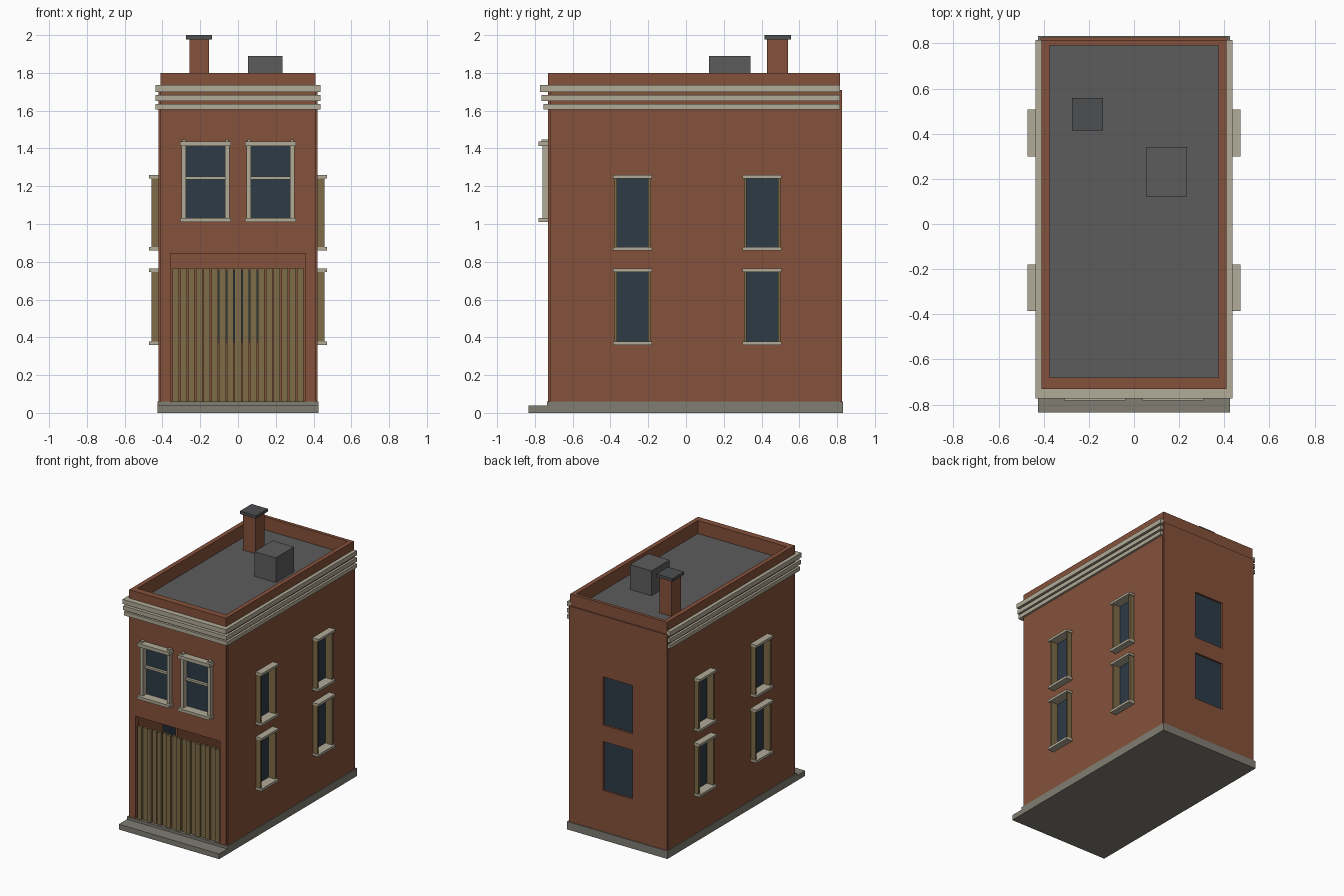
import bpy

if "Cube" in bpy.data.objects:
    bpy.data.objects.remove(bpy.data.objects["Cube"], do_unlink=True)


def material(name, r, g, b):
    m = bpy.data.materials.new(name)
    m.use_nodes = True
    m.diffuse_color = (r, g, b, 1)
    m.node_tree.nodes["Principled BSDF"].inputs["Base Color"].default_value = (r, g, b, 1)
    return m


BRICK = material("red brick", 0.235, 0.083, 0.043)
ROOF = material("roof grey", 0.107, 0.107, 0.107)
CAP = material("dark slate", 0.075, 0.077, 0.082)
TRIM = material("pale stone", 0.44, 0.405, 0.31)
STONE = material("foundation stone", 0.215, 0.205, 0.17)
WOOD = material("tan wood", 0.21, 0.148, 0.065)
GLASS = material("dark glass", 0.026, 0.043, 0.062)


def box(name, mat, x, y, z):
    """Box from three (low, high) ranges."""
    x, y, z = sorted(x), sorted(y), sorted(z)
    verts = [(a, b, c) for a in x for b in y for c in z]
    faces = [(0, 1, 3, 2), (4, 6, 7, 5), (0, 4, 5, 1),
             (2, 3, 7, 6), (0, 2, 6, 4), (1, 5, 7, 3)]
    mesh = bpy.data.meshes.new(name)
    mesh.from_pydata(verts, [], faces)
    mesh.materials.append(mat)
    ob = bpy.data.objects.new(name, mesh)
    bpy.context.collection.objects.link(ob)
    return ob


def cut(ob, x, y, z):
    """Cut a box-shaped opening through an object."""
    cutter = box("cutter", ob.data.materials[0], x, y, z)
    cutter.hide_render = True
    mod = ob.modifiers.new("opening", "BOOLEAN")
    mod.operation = "DIFFERENCE"
    mod.solver = "EXACT"
    mod.object = cutter
    bpy.context.view_layer.objects.active = ob
    bpy.ops.object.modifier_apply(modifier=mod.name)
    bpy.data.objects.remove(cutter, do_unlink=True)


FRONT, BACK, SIDE = -0.73, 0.825, 0.42
STOREYS = [(0.375, 0.75), (0.875, 1.245)]

# Foundation and front step
box("foundation", STONE, (-0.425, 0.425), (-0.735, 0.832), (0, 0.06))
box("front_step", STONE, (-0.425, 0.425), (-0.835, -0.735), (0, 0.04))

# Front wall with garage opening and two upper windows
front = box("front_wall", BRICK, (-0.41, 0.41), (FRONT, -0.685), (0.06, 1.7))
cut(front, (-0.357, 0.357), (-1, 0), (0, 0.845))
for cx, side in ((-0.172, "right"), (0.172, "left")):
    cut(front, (cx - 0.105, cx + 0.105), (-1, 0), (1.02, 1.42))
    name = "front_window_" + side
    box(name + "_glass", GLASS, (cx - 0.11, cx + 0.11), (-0.715, -0.705), (1.015, 1.425))
    for s in (-1, 1):
        box(name + "_jamb", TRIM, (cx + s * 0.102, cx + s * 0.126), (-0.76, -0.70), (1.02, 1.42))
        box(name + "_bracket", TRIM, (cx + s * 0.105, cx + s * 0.123), (-0.765, FRONT), (1.435, 1.448))
    box(name + "_lintel", TRIM, (cx - 0.135, cx + 0.135), (-0.782, -0.70), (1.412, 1.438))
    box(name + "_sill", TRIM, (cx - 0.135, cx + 0.135), (-0.782, -0.70), (1.01, 1.032))
    box(name + "_rail", TRIM, (cx - 0.105, cx + 0.105), (-0.735, -0.705), (1.236, 1.252))

# Garage door of upright planks, alternately set back
PLANKS, DOOR = 17, 0.35
step = 2 * DOOR / PLANKS
for i in range(PLANKS):
    x0 = -DOOR + i * step
    y0 = -0.722 + 0.008 * (i % 2)
    box("door_plank", WOOD, (x0 + 0.003, x0 + step - 0.003), (y0, y0 + 0.02), (0.06, 0.768))

# Back wall with two plain windows
back = box("back_wall", BRICK, (-0.415, 0.415), (0.79, BACK), (0.06, 1.71))
for z0, z1 in STOREYS:
    cut(back, (-0.125, 0.125), (0.5, 1), (z0, z1))
    box("back_window_glass", GLASS, (-0.13, 0.13), (0.80, 0.81), (z0 - 0.005, z1 + 0.005))

# Side walls, each with four framed windows
for s, side in ((-1, "right"), (1, "left")):
    wall = box(side + "_wall", BRICK, (s * 0.375, s * SIDE), (-0.72, 0.815), (0.06, 1.7))
    for cy in (-0.283, 0.403):
        for z0, z1 in STOREYS:
            name = side + "_window"
            cut(wall, (s * 0.3, s * 0.5), (cy - 0.088, cy + 0.088), (z0, z1))
            box(name + "_glass", GLASS, (s * 0.392, s * 0.4), (cy - 0.09, cy + 0.09), (z0 - 0.003, z1 + 0.003))
            for t in (-1, 1):
                box(name + "_jamb", WOOD, (s * 0.395, s * 0.457), (cy + t * 0.083, cy + t * 0.097), (z0, z1))
            box(name + "_lintel", TRIM, (s * 0.395, s * 0.472), (cy - 0.103, cy + 0.103), (z1 - 0.003, z1 + 0.015))
            box(name + "_sill", TRIM, (s * 0.395, s * 0.472), (cy - 0.103, cy + 0.103), (z0 - 0.016, z0 + 0.003))

# Flat roof and surrounding parapet
box("roof_deck", ROOF, (-0.38, 0.38), (-0.69, 0.80), (1.67, 1.70))
parapet = box("parapet", BRICK, (-0.41, 0.41), (FRONT, 0.815), (1.60, 1.80))
cut(parapet, (-0.375, 0.375), (-0.68, 0.79), (1.5, 2))

# Three stepped cornice bands around the front and sides
for z0, z1, y0 in ((1.605, 1.635, -0.755), (1.65, 1.682, -0.765), (1.70, 1.735, -0.772)):
    band = box("cornice_band", TRIM, (-0.437, 0.437), (y0, 0.815), (z0, z1))
    cut(band, (-0.405, 0.405), (-0.72, 1), (1, 2))

# Rooftop chimney and vent
box("chimney", BRICK, (-0.257, -0.153), (0.43, 0.54), (1.69, 1.98))
box("chimney_cap", CAP, (-0.275, -0.138), (0.415, 0.557), (1.978, 2.0))
box("roof_vent", ROOF, (0.053, 0.235), (0.122, 0.342), (1.69, 1.89))
